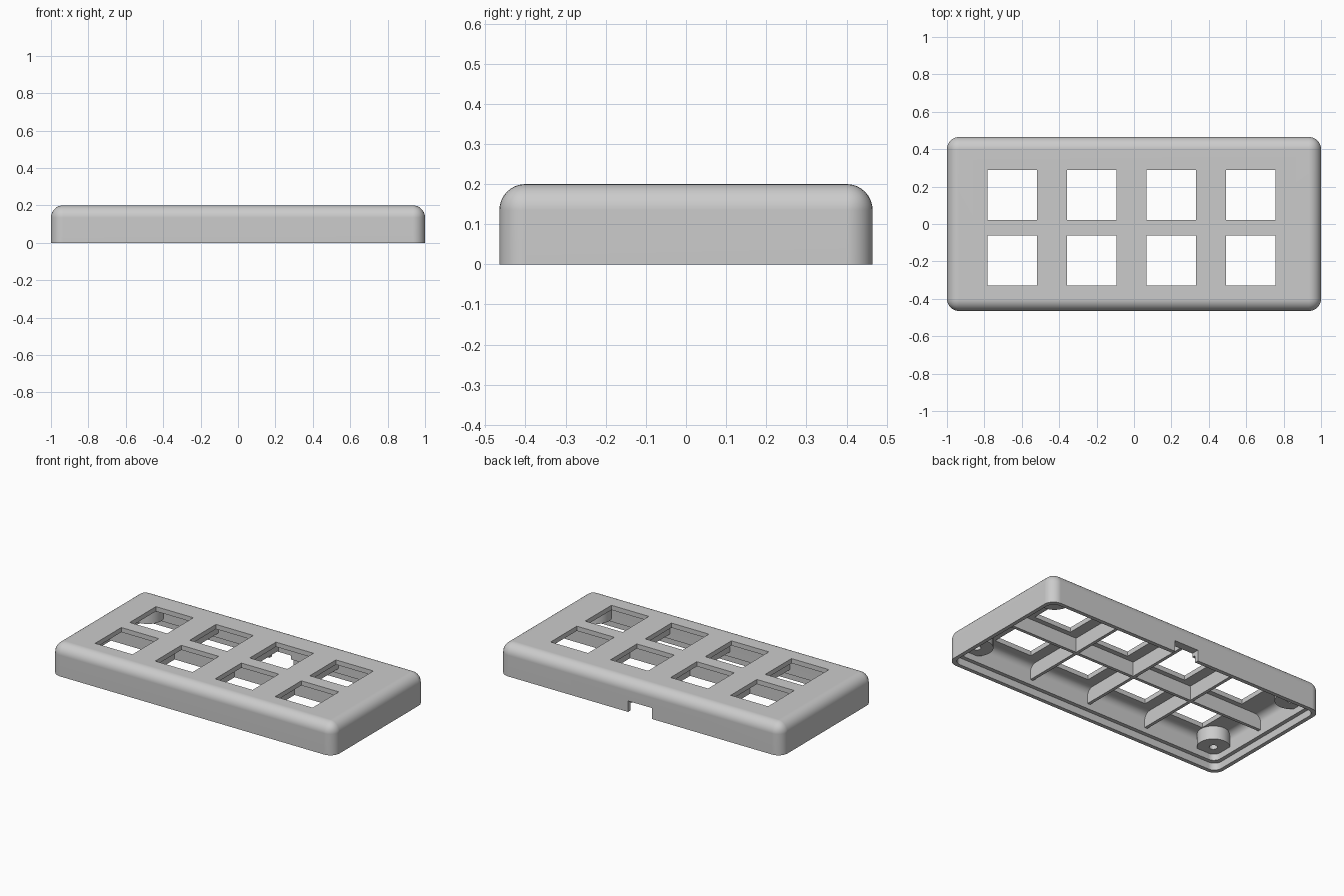
import bpy
import bmesh
from mathutils import Matrix, Vector

cube = bpy.data.objects.get("Cube")
if cube:
    bpy.data.objects.remove(cube, do_unlink=True)

# Overall sizes
HALF_X, HALF_Y, HEIGHT = 1.0, 0.465, 0.2
ROOF_Z = 0.17
COLUMNS = [-0.65 + 0.425 * i for i in range(4)]
ROWS = [-0.195, 0.155]
HOLE = 0.265

grey = bpy.data.materials.new("light_grey_plastic")
grey.use_nodes = True
COLOUR = (0.6, 0.6, 0.6, 1)
grey.diffuse_color = COLOUR
grey.node_tree.nodes["Principled BSDF"].inputs["Base Color"].default_value = COLOUR


def new_object(name, bm):
    bmesh.ops.recalc_face_normals(bm, faces=bm.faces)
    mesh = bpy.data.meshes.new(name)
    bm.to_mesh(mesh)
    bm.free()
    mesh.materials.append(grey)
    obj = bpy.data.objects.new(name, mesh)
    bpy.context.collection.objects.link(obj)
    return obj


def box(name, x, y, z, radius=0, round_top=False):
    """Box between (min, max) pairs, with rounded uprights and top rim."""
    bm = bmesh.new()
    bmesh.ops.create_cube(bm, size=1)
    lows, highs = Vector((x[0], y[0], z[0])), Vector((x[1], y[1], z[1]))
    bm.transform(Matrix.Translation((lows + highs) / 2) @ Matrix.Diagonal((*(highs - lows), 1)))
    if radius:
        middle = (z[0] + z[1]) / 2
        edges = []
        for e in bm.edges:
            tops = sum(v.co.z > middle for v in e.verts)
            if tops == 1 or (tops == 2 and round_top):
                edges.append(e)
        bmesh.ops.bevel(bm, geom=edges, offset=radius, segments=8, profile=0.5, affect='EDGES')
    return new_object(name, bm)


def cylinder(name, x, y, z, radius, sides=32):
    bm = bmesh.new()
    bmesh.ops.create_cone(bm, cap_ends=True, segments=sides, radius1=radius, radius2=radius,
                          depth=z[1] - z[0], matrix=Matrix.Translation((x, y, (z[0] + z[1]) / 2)))
    return new_object(name, bm)


def apply_modifiers(obj):
    depsgraph = bpy.context.evaluated_depsgraph_get()
    old = obj.data
    obj.data = bpy.data.meshes.new_from_object(obj.evaluated_get(depsgraph))
    obj.modifiers.clear()
    bpy.data.meshes.remove(old)


def cut(obj, cutters):
    for cutter in cutters:
        cutter.hide_render = True
        mod = obj.modifiers.new("cut", 'BOOLEAN')
        mod.operation = 'DIFFERENCE'
        mod.solver = 'EXACT'
        mod.object = cutter
    apply_modifiers(obj)
    for cutter in cutters:
        bpy.data.objects.remove(cutter, do_unlink=True)


def smooth(obj):
    bpy.ops.object.select_all(action='DESELECT')
    obj.select_set(True)
    bpy.context.view_layer.objects.active = obj
    bpy.ops.object.shade_smooth_by_angle()
    mod = obj.modifiers.new("flat_face_normals", 'WEIGHTED_NORMAL')
    mod.keep_sharp = True


def both(value):
    return (-value, value)


# Outer shell: hollow inside, stepped lip round the open bottom
shell = box("case_shell", both(HALF_X), both(HALF_Y), (0, HEIGHT), 0.065, True)
wall, lip = 0.05, 0.025
cutters = [
    box("cavity", both(HALF_X - wall), both(HALF_Y - wall), (-0.1, ROOF_Z), 0.045, True),
    box("lip_step", both(HALF_X - lip), both(HALF_Y - lip), (-0.1, 0.045), 0.05),
    box("cable_notch", both(0.085), (0.3, 0.6), (-0.1, 0.07)),
]
# Square key openings
for cx in COLUMNS:
    for cy in ROWS:
        h = HOLE / 2
        cutters.append(box("key_opening", (cx - h, cx + h), (cy - h, cy + h), (0.1, 0.3)))
cut(shell, cutters)
smooth(shell)

# Stiffening ribs between the openings
RIB_Z = (0.078, 0.18)
t = 0.01
row_gap = sum(ROWS) / 2
box("long_rib", both(HALF_X - 0.03), (row_gap - t, row_gap + t), RIB_Z)
for a, b in zip(COLUMNS, COLUMNS[1:]):
    mid = (a + b) / 2
    box("cross_rib", (mid - t, mid + t), both(HALF_Y - 0.03), RIB_Z)

# Screw posts in the corners, each with a blind hole
for sx in (-1, 1):
    for sy in (-1, 1):
        px, py = sx * 0.88, sy * 0.345
        post = cylinder("screw_post", px, py, (0.085, 0.175), 0.095)
        cut(post, [cylinder("screw_hole", px, py, (0, 0.15), 0.024, 24)])
        smooth(post)
